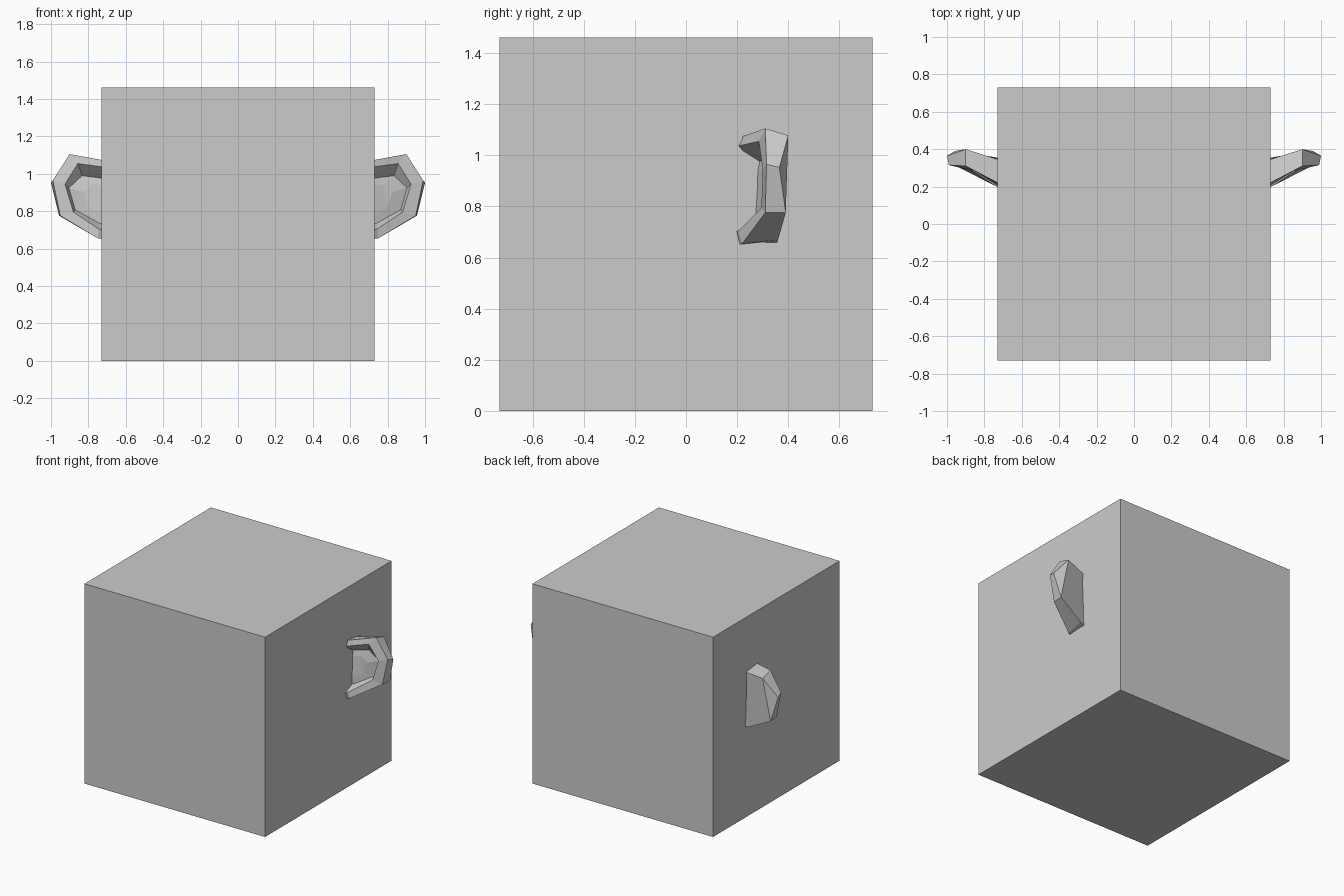
import bpy
import bmesh
from mathutils import Vector

default = bpy.data.objects.get("Cube")
if default:
    bpy.data.objects.remove(default, do_unlink=True)


def new_object(name, bm):
    """Turn a bmesh into a linked, flat shaded object."""
    bmesh.ops.recalc_face_normals(bm, faces=bm.faces[:])
    mesh = bpy.data.meshes.new(name)
    bm.to_mesh(mesh)
    bm.free()
    obj = bpy.data.objects.new(name, mesh)
    bpy.context.collection.objects.link(obj)
    return obj


# Head: a plain cube standing on the ground
HEAD = 1.46
bm = bmesh.new()
bmesh.ops.create_cube(bm, size=HEAD)
bmesh.ops.translate(bm, verts=bm.verts[:], vec=(0, 0, HEAD / 2))
new_object("head", bm)

# Ear sections, each running from the upper root around the tip to the lower root
ROOT = 0.68
back = [(ROOT, .33, 1.05), (.9, .4, 1.078), (1, .365, .953),
        (.957, .39, .776), (.76, .36, .67), (ROOT, .345, .64)]
rim_outer = [(ROOT, .195, 1.065), (.9, .31, 1.105), (.99, .315, .965),
             (.95, .31, .776), (.75, .22, .655), (ROOT, .19, .645)]
rim_inner = [(ROOT, .175, 1.03), (.856, .285, 1.055), (.925, .3, .945),
             (.88, .295, .795), (.745, .205, .705), (ROOT, .175, .69)]
bowl_edge = [(ROOT, .27, .97), (.834, .325, .99), (.904, .34, .925),
             (.87, .335, .807), (.74, .28, .735), (ROOT, .26, .72)]

# The bowl floor is the bowl edge drawn in towards a centre on the root side
centre = Vector((ROOT, .25, .86))
bowl_floor = [centre.lerp(Vector(p), .65) for p in bowl_edge]


def build_ear(name, sections):
    """Loft open sections from back to bowl and cap every side."""
    bm = bmesh.new()
    rings = [[bm.verts.new(p) for p in section] for section in sections]
    for a, b in zip(rings, rings[1:]):
        for i in range(len(a) - 1):
            bm.faces.new((a[i], a[i + 1], b[i + 1], b[i]))
    # Back and bowl floor caps, creased from upper corner to lower corner
    for ring in (rings[0], rings[-1]):
        for corners in ((1, 2, 3), (0, 1, 3, 4), (0, 4, 5)):
            bm.faces.new([ring[i] for i in corners])
    # Hidden root cap inside the head
    bm.faces.new([r[0] for r in rings] + [r[-1] for r in reversed(rings)])
    return new_object(name, bm)


ears = build_ear("ears", [back, rim_outer, rim_inner, bowl_edge, bowl_floor])
mirror = ears.modifiers.new("mirror_sides", "MIRROR")
mirror.use_axis[0] = True
mirror.use_clip = False
mirror.use_mirror_merge = False
